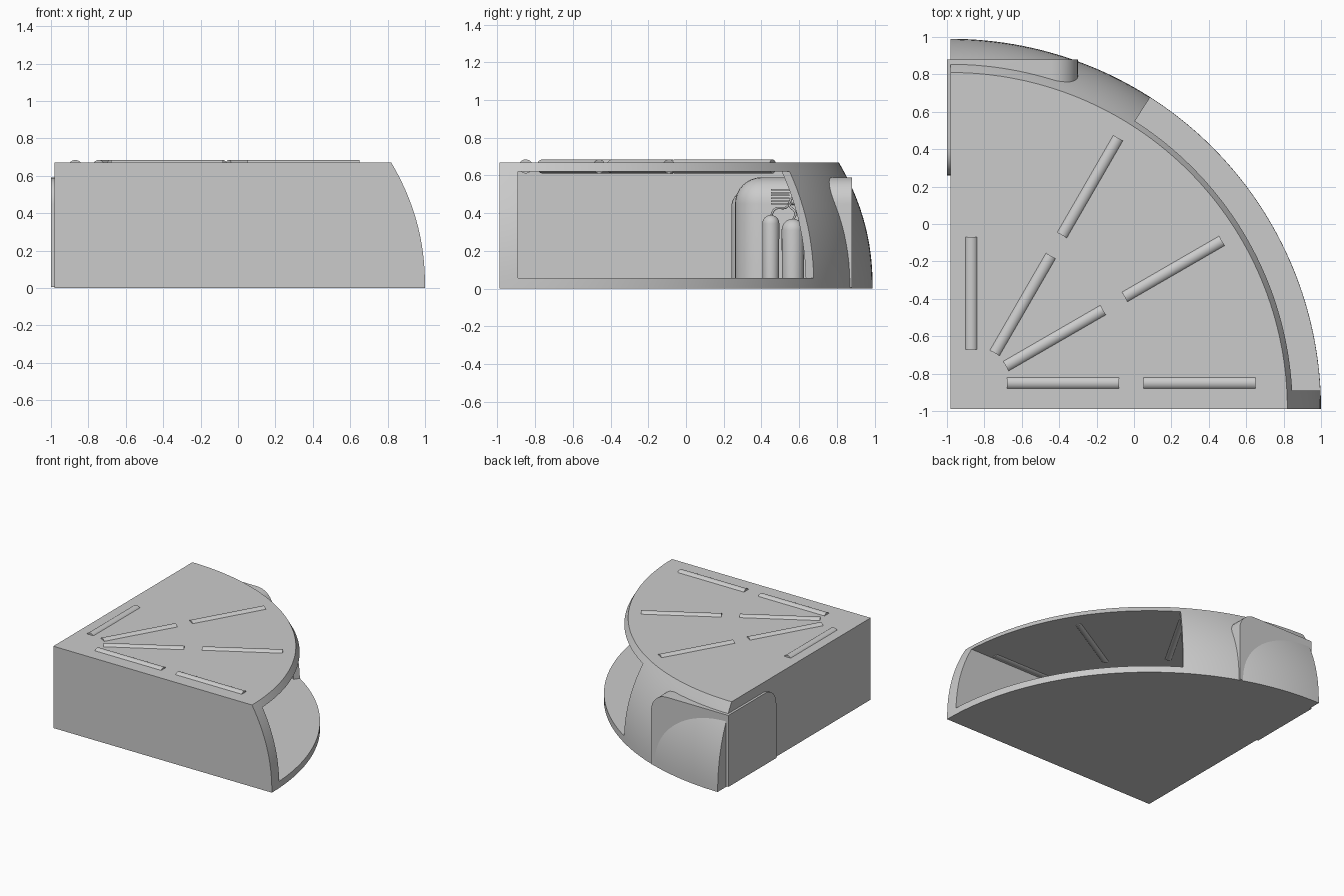
import bpy, bmesh, math
from mathutils import Matrix, Vector

cube = bpy.data.objects.get("Cube")
if cube:
    bpy.data.objects.remove(cube, do_unlink=True)

CX, CY, R, H = -0.98, -0.99, 1.98, 0.67      # wedge corner, base radius, height
FLOOR, CEILING, WALL, SHELL = 0.055, 0.62, 0.1, 0.05
WINDOW_END = math.radians(57.4)

grey = bpy.data.materials.new("plain grey")
grey.use_nodes = True
grey.diffuse_color = (0.6, 0.6, 0.6, 1)
grey.node_tree.nodes["Principled BSDF"].inputs["Base Color"].default_value = (0.6, 0.6, 0.6, 1)


def finish(name, bm, angle=30):
    bmesh.ops.recalc_face_normals(bm, faces=bm.faces)
    mesh = bpy.data.meshes.new(name)
    bm.to_mesh(mesh)
    bm.free()
    ob = bpy.data.objects.new(name, mesh)
    bpy.context.collection.objects.link(ob)
    mesh.materials.append(grey)
    smooth(ob, angle)
    return ob


def smooth(ob, angle=30):
    bpy.ops.object.select_all(action='DESELECT')
    ob.select_set(True)
    bpy.context.view_layer.objects.active = ob
    bpy.ops.object.shade_smooth_by_angle(angle=math.radians(angle))


def radius(z):
    return R - 0.18 * (z / H) ** 2.2


def arc(r, a0, a1, n):
    return [(CX + r * math.cos(a0 + (a1 - a0) * i / n),
             CY + r * math.sin(a0 + (a1 - a0) * i / n)) for i in range(n + 1)]


def loft(name, plan, z0, z1, rows):
    """Stack the plan outline from z0 to z1 and cap both ends."""
    bm = bmesh.new()
    rings = []
    for k in range(rows + 1):
        z = z0 + (z1 - z0) * k / rows
        rings.append([bm.verts.new((x, y, z)) for x, y in plan(z)])
    for low, high in zip(rings, rings[1:]):
        for i in range(len(low)):
            j = (i + 1) % len(low)
            bm.faces.new((low[i], low[j], high[j], high[i]))
    bm.faces.new(rings[0])
    bm.faces.new(rings[-1])
    return finish(name, bm)


# Quarter-round shell, hollowed in one cut that also opens the window
def shell_plan(z):
    return [(CX, CY)] + arc(radius(z), 0, math.pi / 2, 64)


def hollow_plan(z):
    out, inner = 2.2, radius(z) - SHELL
    return ([(CX + WALL, CY + WALL)]
            + arc(out, math.asin(WALL / out), WINDOW_END, 40)
            + arc(inner, WINDOW_END, math.acos(WALL / inner), 24))


shell = loft("quarter_round_shell", shell_plan, 0, H, 14)
cutter = loft("hollow_cutter", hollow_plan, FLOOR, CEILING, 12)
cutter.hide_render = True
cut = shell.modifiers.new("hollow", 'BOOLEAN')
cut.operation = 'DIFFERENCE'
cut.solver = 'EXACT'
cut.object = cutter
bpy.context.view_layer.objects.active = shell
bpy.ops.object.modifier_apply(modifier=cut.name)
bpy.data.objects.remove(cutter, do_unlink=True)
smooth(shell)


# Rounded corner cabin that pokes through both outer walls
def box(name, lo, hi, rounding=0):
    bm = bmesh.new()
    lo, hi = Vector(lo), Vector(hi)
    bmesh.ops.create_cube(bm, size=1, matrix=Matrix.Translation((lo + hi) / 2)
                          @ Matrix.Diagonal((*(hi - lo), 1)))
    if rounding:
        mid = (lo + hi) / 2
        edges = []
        for e in bm.edges:
            a, b = (v.co for v in e.verts)
            on_x = a.x > mid.x and b.x > mid.x
            on_y = a.y < mid.y and b.y < mid.y
            on_top = a.z > mid.z and b.z > mid.z
            if on_x + on_y + on_top == 2:
                edges.append(e)
        bmesh.ops.bevel(bm, geom=edges, offset=rounding, segments=8,
                        profile=0.5, affect='EDGES')
    return finish(name, bm)


box("corner_cabin", (-1.0, 0.26, 0.005), (-0.30, 0.88, 0.59), 0.14)
box("cabin_flange", (-0.95, 0.24, 0.02), (-0.60, 0.80, 0.53), 0.1)

# Round light bars set through the roof: centre x, centre y, heading
bars = [(-0.87, -0.37, 90), (-0.38, -0.85, 0), (0.35, -0.85, 0),
        (-0.425, -0.61, 30), (0.21, -0.24, 30),
        (-0.595, -0.43, 60), (-0.235, 0.20, 60)]
for i, (x, y, heading) in enumerate(bars):
    bm = bmesh.new()
    bmesh.ops.create_cone(bm, cap_ends=True, segments=32, radius1=0.037, radius2=0.037,
                          depth=0.6, matrix=Matrix.Translation((x, y, 0.648))
                          @ Matrix.Rotation(math.radians(heading), 4, 'Z')
                          @ Matrix.Rotation(math.pi / 2, 4, 'Y'))
    finish(f"light_bar_{i + 1}", bm)


# Domed tanks standing beside the cabin
def tank(name, x, y, r, top):
    bm = bmesh.new()
    height = top - r - FLOOR
    bmesh.ops.create_uvsphere(bm, u_segments=24, v_segments=12, radius=r)
    for v in bm.verts:
        v.co.z = v.co.z + FLOOR + height if v.co.z > -0.001 else FLOOR - 0.01
    bmesh.ops.translate(bm, verts=bm.verts, vec=(x, y, 0))
    finish(name, bm, 40)


tank("small_tank", -0.22, 0.45, 0.045, 0.39)
tank("large_tank", -0.21, 0.567, 0.06, 0.37)

# Vent slats on the cabin wall
for i in range(6):
    z = 0.445 + i * 0.015
    box(f"vent_slat_{i + 1}", (-0.33, 0.45, z), (-0.285, 0.55, z + 0.008))


# Thin pipes from the tanks to the cabin
def pipe(name, points):
    curve = bpy.data.curves.new(name, 'CURVE')
    curve.dimensions = '3D'
    curve.bevel_depth = 0.006
    curve.bevel_resolution = 2
    spline = curve.splines.new('BEZIER')
    spline.bezier_points.add(len(points) - 1)
    for p, co in zip(spline.bezier_points, points):
        p.co = co
        p.handle_left_type = p.handle_right_type = 'AUTO'
    curve.materials.append(grey)
    bpy.context.collection.objects.link(bpy.data.objects.new(name, curve))


pipe("small_tank_pipe", [(-0.22, 0.45, 0.38), (-0.22, 0.47, 0.42), (-0.25, 0.53, 0.43), (-0.31, 0.56, 0.48)])
pipe("large_tank_pipe", [(-0.21, 0.567, 0.36), (-0.22, 0.58, 0.4), (-0.25, 0.55, 0.44), (-0.31, 0.59, 0.45)])
